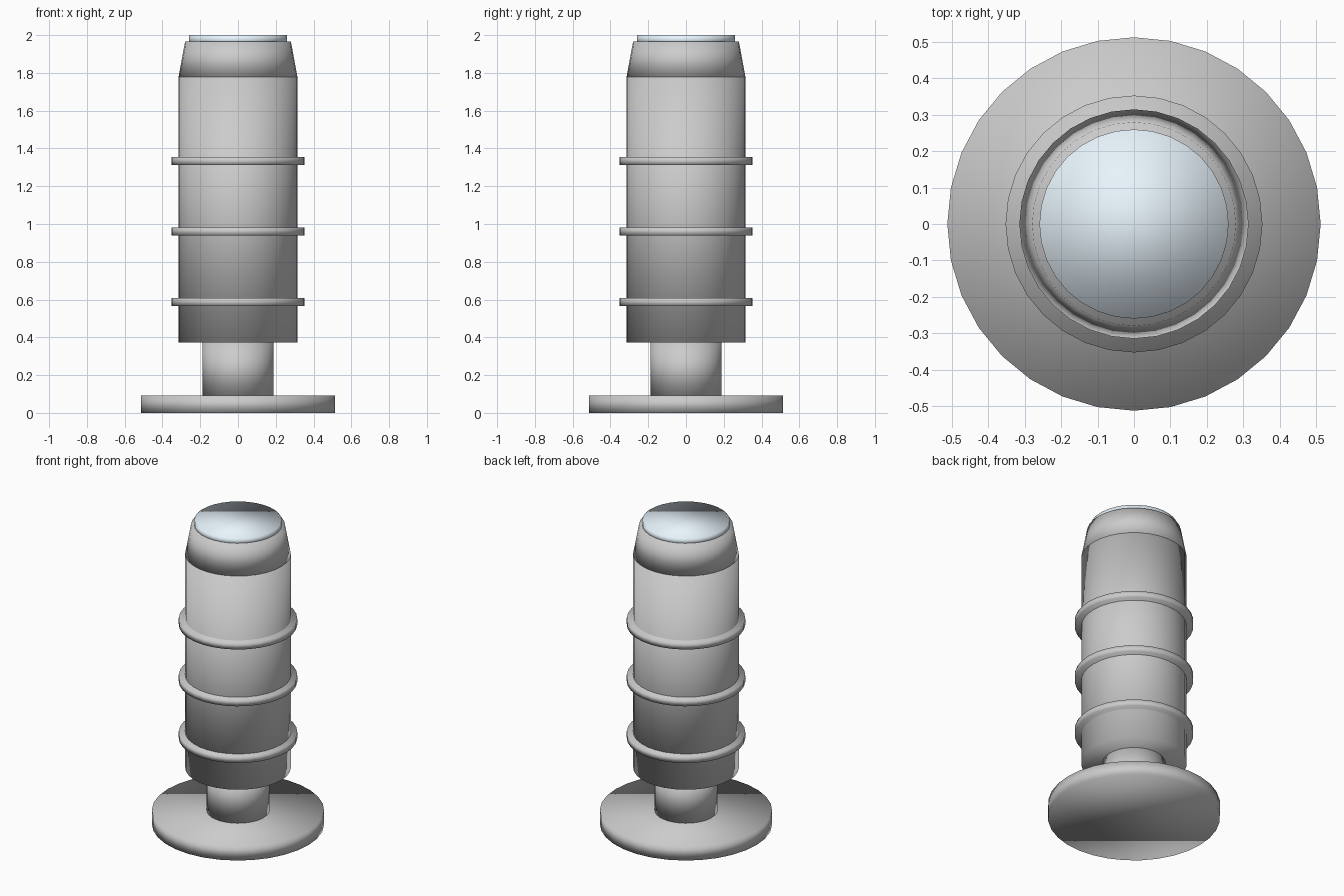
import bpy
import math

if "Cube" in bpy.data.objects:
    bpy.data.objects.remove(bpy.data.objects["Cube"])


def tapered(name, r_bottom, r_top, z0, z1, sides=32):
    """Smooth-shaded capped cylinder or cone between two heights."""
    bpy.ops.mesh.primitive_cone_add(vertices=sides, radius1=r_bottom, radius2=r_top,
                                    depth=z1 - z0, location=(0, 0, (z0 + z1) / 2))
    ob = bpy.context.object
    ob.name = name
    bpy.ops.object.shade_smooth()
    return ob


# Foot disc and narrow stem
tapered("base_disc", 0.513, 0.513, 0.0, 0.093)
tapered("stem", 0.187, 0.187, 0.093, 0.373)

# Main barrel and tapered collar
tapered("barrel", 0.315, 0.315, 0.373, 1.777)
tapered("collar", 0.315, 0.28, 1.777, 1.967)

# Three evenly spaced grip rings
for i in range(3):
    z = 0.587 + i * 0.373
    tapered(f"grip_ring_{i + 1}", 0.353, 0.353, z - 0.021, z + 0.021)

# Pale blue lens on top
lens = tapered("lens", 0.26, 0.26, 1.953, 2.0)
glass = bpy.data.materials.new("lens_blue")
glass.diffuse_color = (0.8, 0.9, 0.97, 1)
glass.use_nodes = True
glass.node_tree.nodes["Principled BSDF"].inputs["Base Color"].default_value = glass.diffuse_color
lens.data.materials.append(glass)
